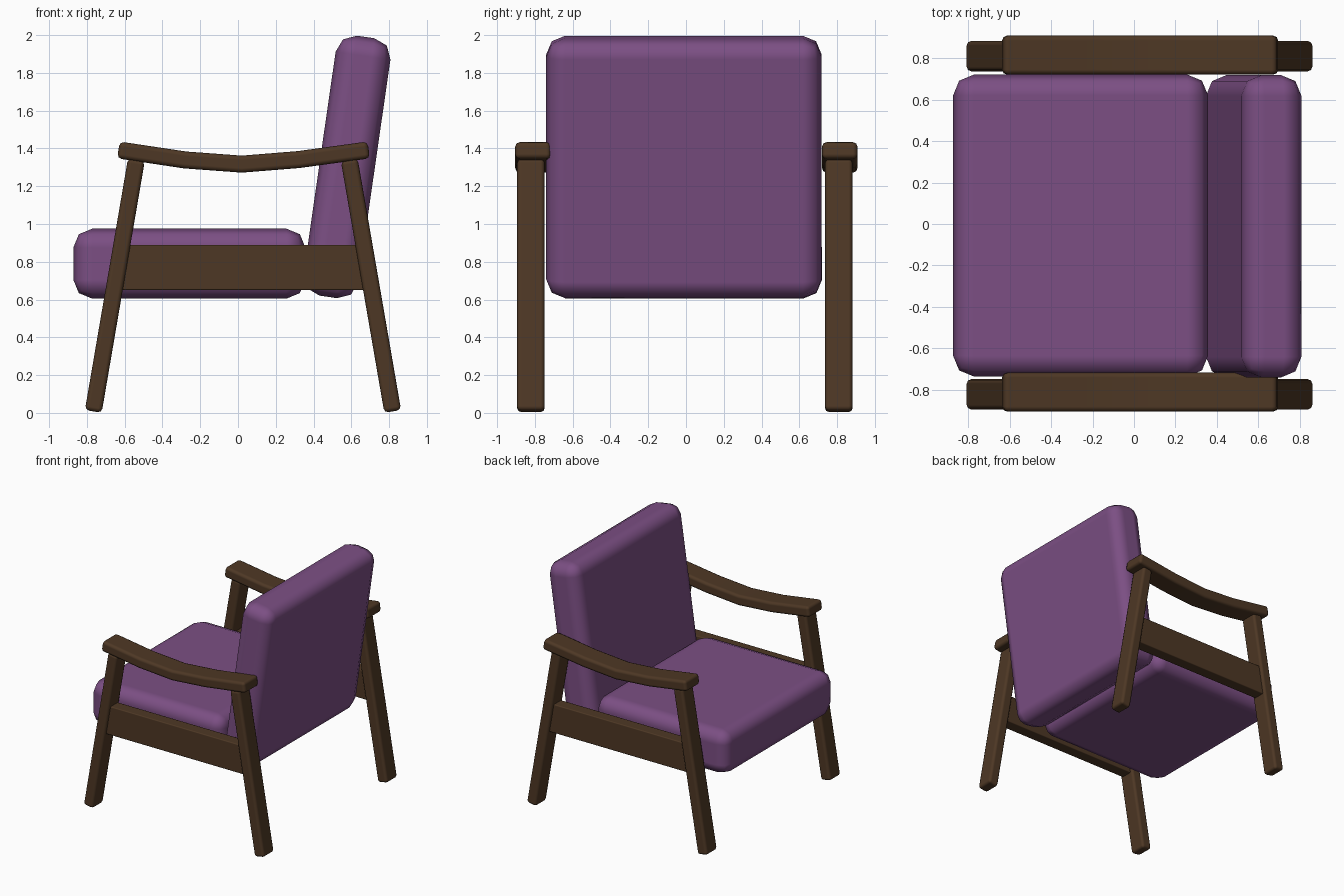
import bpy, bmesh, math
from mathutils import Vector

if "Cube" in bpy.data.objects:
    bpy.data.objects.remove(bpy.data.objects["Cube"])


def material(name, rgb):
    m = bpy.data.materials.new(name)
    m.diffuse_color = (*rgb, 1)
    m.use_nodes = True
    m.node_tree.nodes["Principled BSDF"].inputs["Base Color"].default_value = m.diffuse_color
    return m


fabric = material("purple fabric", (0.200, 0.078, 0.230))
wood = material("dark wood", (0.076, 0.039, 0.018))


def slab(name, outline, y0, y1, mat, bevel):
    """Extrude an (x, z) outline from y0 to y1 and round its sharp edges."""
    bm = bmesh.new()
    a = [bm.verts.new((x, y0, z)) for x, z in outline]
    b = [bm.verts.new((x, y1, z)) for x, z in outline]
    bm.faces.new(a)
    bm.faces.new(b[::-1])
    n = len(a)
    for i in range(n):
        bm.faces.new((a[i], b[i], b[(i + 1) % n], a[(i + 1) % n]))
    bmesh.ops.recalc_face_normals(bm, faces=bm.faces)
    for f in bm.faces:
        f.smooth = True
    me = bpy.data.meshes.new(name)
    bm.to_mesh(me)
    bm.free()
    me.materials.append(mat)
    ob = bpy.data.objects.new(name, me)
    bpy.context.collection.objects.link(ob)
    mod = ob.modifiers.new("rounded edges", 'BEVEL')
    mod.width = bevel
    mod.segments = 2
    mod.limit_method = 'ANGLE'
    mod.angle_limit = math.radians(30)
    mod.harden_normals = True
    return ob


def strip(points, thickness):
    """Outline of even thickness around a centre line of (x, z) points."""
    pts = [Vector(p) for p in points]
    up, down = [], []
    for i, p in enumerate(pts):
        d = (pts[min(i + 1, len(pts) - 1)] - pts[max(i - 1, 0)]).normalized()
        n = Vector((-d.y, d.x)) * thickness / 2
        up.append(tuple(p + n))
        down.append(tuple(p - n))
    return up + down[::-1]


# Cushions
slab("seat_cushion", strip([(-0.872, 0.79), (0.357, 0.79)], 0.37),
     -0.735, 0.72, fabric, 0.1)
tilt = math.radians(8.2)
dx, dz = 0.695 * math.sin(tilt), 0.695 * math.cos(tilt)
slab("back_cushion", strip([(0.577 - dx, 1.302 - dz), (0.577 + dx, 1.302 + dz)], 0.293),
     -0.74, 0.718, fabric, 0.1)

# Wooden side frames
arm_line = [(-0.633, 1.392), (-0.28, 1.339), (0.02, 1.317), (0.32, 1.341), (0.692, 1.392)]
for side, leg_y, arm_y in (("left", -0.821, -0.81), ("right", 0.809, 0.814)):
    slab(side + "_front_leg", strip([(-0.766, 0.008), (-0.538, 1.34)], 0.09),
         leg_y - 0.073, leg_y + 0.073, wood, 0.022)
    slab(side + "_back_leg", strip([(0.819, 0.008), (0.589, 1.34)], 0.09),
         leg_y - 0.073, leg_y + 0.073, wood, 0.022)
    slab(side + "_rail", strip([(-0.64, 0.77), (0.69, 0.77)], 0.24),
         leg_y - 0.05, leg_y + 0.05, wood, 0.008)
    slab(side + "_armrest", strip(arm_line, 0.09),
         arm_y - 0.094, arm_y + 0.094, wood, 0.024)
